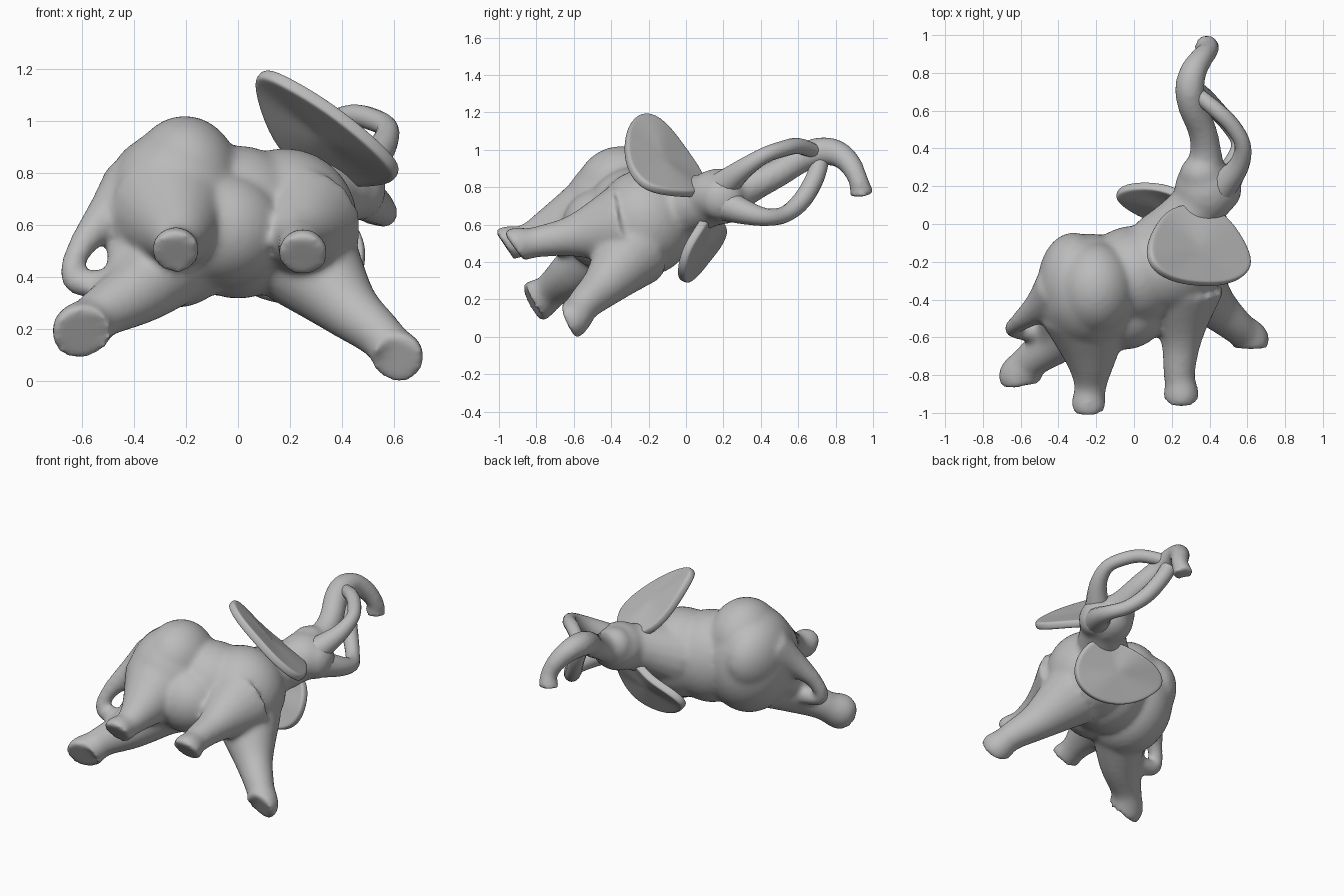
import bpy, bmesh, math
from mathutils import Vector, Matrix

grey = bpy.data.materials.new("elephant grey")
grey.diffuse_color = (0.5, 0.5, 0.5, 1)


def finish(name, bm, angle=50):
    """Turn a bmesh into a named, smooth, grey object."""
    bmesh.ops.recalc_face_normals(bm, faces=bm.faces)
    me = bpy.data.meshes.new(name)
    bm.to_mesh(me)
    bm.free()
    ob = bpy.data.objects.new(name, me)
    bpy.context.collection.objects.link(ob)
    me.materials.append(grey)
    bpy.ops.object.select_all(action='DESELECT')
    bpy.context.view_layer.objects.active = ob
    ob.select_set(True)
    bpy.ops.object.shade_smooth_by_angle(angle=math.radians(angle))
    return ob


def spline(pts, steps=4):
    """Catmull-Rom through points of (x, y, z, radius)."""
    p = [Vector(q) for q in pts]
    p = [2 * p[0] - p[1]] + p + [2 * p[-1] - p[-2]]
    out = []
    for i in range(1, len(p) - 2):
        a, b, c, d = p[i - 1:i + 3]
        for k in range(steps):
            t = k / steps
            out.append(0.5 * (2 * b + (c - a) * t + (2 * a - 5 * b + 4 * c - d) * t * t
                              + (3 * b - a - 3 * c + d) * t ** 3))
    return out + [p[-2]]


def tube(bm, pts, sides=16):
    """Capped round tube with a changing radius."""
    path = spline(pts)
    rings, prev = [], None
    for i, q in enumerate(path):
        tan = (path[min(i + 1, len(path) - 1)] - path[max(i - 1, 0)]).to_3d().normalized()
        side = prev - tan * prev.dot(tan) if prev else tan.orthogonal()
        side.normalize()
        prev, up = side, tan.cross(side)
        rings.append([bm.verts.new(q.to_3d() + q.w * (side * math.cos(a) + up * math.sin(a)))
                      for a in (2 * math.pi * k / sides for k in range(sides))])
    for r, s in zip(rings, rings[1:]):
        for k in range(sides):
            j = (k + 1) % sides
            bm.faces.new((r[k], r[j], s[j], s[k]))
    bm.faces.new(rings[0])
    bm.faces.new(rings[-1])


def ball(bm, centre, radii):
    bmesh.ops.create_icosphere(bm, subdivisions=4, radius=1, matrix=Matrix.Translation(centre)
                               @ Matrix.Diagonal((*radii, 1)))


# body, head, legs, tail and trunk, fused into one skin
bm = bmesh.new()
ball(bm, (-0.24, -0.36, 0.63), (0.28, 0.31, 0.35))    # hindquarters
ball(bm, (-0.205, -0.345, 0.77), (0.215, 0.25, 0.25))  # hip
ball(bm, (-0.32, -0.32, 0.70), (0.19, 0.275, 0.24))   # rump
ball(bm, (0.18, -0.22, 0.61), (0.28, 0.27, 0.285))    # shoulders
ball(bm, (0.00, -0.28, 0.61), (0.28, 0.27, 0.295))    # waist
ball(bm, (-0.05, -0.44, 0.58), (0.23, 0.225, 0.22))   # belly
tube(bm, [(0.15, -0.12, 0.64, 0.19), (0.28, 0.02, 0.70, 0.16), (0.38, 0.16, 0.74, 0.14)])  # neck
ball(bm, (0.38, 0.18, 0.75), (0.165, 0.18, 0.15))     # head
ball(bm, (0.36, 0.26, 0.79), (0.12, 0.11, 0.12))      # forehead
ball(bm, (0.48, 0.19, 0.74), (0.09, 0.12, 0.12))      # jaw
legs = [
    [(-0.58, -0.76, 0.21, 0.095), (-0.52, -0.70, 0.265, 0.10),
     (-0.38, -0.59, 0.35, 0.135), (-0.24, -0.42, 0.48, 0.19)],
    [(-0.24, -0.93, 0.50, 0.085), (-0.23, -0.84, 0.52, 0.09),
     (-0.23, -0.70, 0.57, 0.145), (-0.25, -0.48, 0.64, 0.25)],
    [(0.25, -0.88, 0.49, 0.083), (0.24, -0.78, 0.51, 0.085),
     (0.25, -0.60, 0.54, 0.115), (0.25, -0.35, 0.59, 0.23)],
    [(0.60, -0.59, 0.12, 0.085), (0.53, -0.53, 0.19, 0.095),
     (0.42, -0.43, 0.285, 0.125), (0.27, -0.28, 0.46, 0.21)],
]
for leg in legs:
    tube(bm, leg, 20)
# feet: sole centre, sole radius and ankle; every sole faces forward and down
feet = [((-0.60, -0.82, 0.182), 0.115, (-0.555, -0.73, 0.235)),
        ((-0.24, -0.97, 0.49), 0.094, (-0.235, -0.88, 0.51)),
        ((0.25, -0.92, 0.48), 0.096, (0.245, -0.82, 0.50)),
        ((0.612, -0.63, 0.085), 0.103, (0.575, -0.555, 0.145))]
toe = Vector((0, -0.88, -0.47))
for sole, r, ankle in feet:
    c = Vector(sole)
    tube(bm, [(*c, r), (*(c - toe * 0.025), r * 0.99), (*ankle, r * 0.82)], 20)
# tail, thick at the root and hooked back to the hind leg
tube(bm, [(-0.40, -0.36, 0.72, 0.15), (-0.50, -0.44, 0.635, 0.09), (-0.595, -0.51, 0.53, 0.055),
          (-0.64, -0.55, 0.43, 0.046), (-0.62, -0.56, 0.38, 0.05), (-0.53, -0.565, 0.37, 0.06),
          (-0.42, -0.56, 0.37, 0.07)], 14)
# fold of skin between rump and hind leg
tube(bm, [(-0.38, -0.38, 0.58, 0.13), (-0.415, -0.48, 0.48, 0.09), (-0.43, -0.60, 0.36, 0.09)], 14)
tube(bm, [(0.37, 0.24, 0.77, 0.12), (0.38, 0.38, 0.82, 0.085), (0.36, 0.50, 0.88, 0.077),
          (0.31, 0.62, 0.955, 0.077), (0.295, 0.72, 0.99, 0.079), (0.315, 0.81, 0.98, 0.072),
          (0.36, 0.88, 0.92, 0.062), (0.395, 0.92, 0.84, 0.054),
          (0.39, 0.935, 0.79, 0.06), (0.385, 0.94, 0.755, 0.07)])  # trunk
body = finish("body", bm, 60)
rm = body.modifiers.new("skin", 'REMESH')
rm.mode, rm.voxel_size, rm.use_smooth_shade = 'VOXEL', 0.016, True
sm = body.modifiers.new("soften", 'SMOOTH')
sm.factor, sm.iterations = 0.5, 12

# tusks that curve round and meet the trunk
tusks = {
    "upper_tusk": [(0.47, 0.20, 0.81, 0.08), (0.555, 0.31, 0.90, 0.055), (0.575, 0.42, 0.97, 0.043),
                   (0.52, 0.52, 1.005, 0.043), (0.44, 0.60, 1.02, 0.043), (0.33, 0.69, 0.99, 0.04)],
    "lower_tusk": [(0.47, 0.20, 0.71, 0.09), (0.54, 0.32, 0.665, 0.065), (0.56, 0.43, 0.64, 0.047),
                   (0.50, 0.53, 0.655, 0.045), (0.42, 0.62, 0.73, 0.05), (0.35, 0.69, 0.85, 0.05),
                   (0.30, 0.72, 0.96, 0.05)],
}
for name, path in tusks.items():
    bm = bmesh.new()
    tube(bm, path, 14)
    finish(name, bm)

# ears: broad flaps fanned from the root on the head
ears = {
    "upper_ear": [(0.22, 0.09, 0.84), (0.13, 0.00, 0.97), (0.08, -0.12, 1.14), (0.10, -0.22, 1.185),
                  (0.20, -0.29, 1.14), (0.35, -0.315, 1.05), (0.50, -0.31, 0.93), (0.60, -0.25, 0.83),
                  (0.60, -0.16, 0.785), (0.52, -0.02, 0.77), (0.42, 0.08, 0.77)],
    "lower_ear": [(0.27, 0.14, 0.65), (0.15, 0.20, 0.60), (-0.02, 0.20, 0.55), (-0.09, 0.16, 0.48),
                  (-0.05, 0.11, 0.42), (0.05, 0.05, 0.34), (0.20, 0.00, 0.30), (0.35, -0.02, 0.31),
                  (0.45, -0.02, 0.38), (0.48, 0.01, 0.48), (0.46, 0.07, 0.57), (0.40, 0.11, 0.64)],
}
for name, rim in ears.items():
    bm = bmesh.new()
    pts = [Vector(p) for p in rim]
    mid = sum(pts, Vector()) / len(pts)
    rings = [[bm.verts.new(mid.lerp(p, f)) for p in pts] for f in (1.07, 0.98, 0.7, 0.35)]
    n = len(pts)
    for r, s in zip(rings, rings[1:]):
        for k in range(n):
            bm.faces.new((r[k], r[(k + 1) % n], s[(k + 1) % n], s[k]))
    bm.faces.new(rings[-1])
    ear = finish(name, bm, 80)
    so = ear.modifiers.new("thickness", 'SOLIDIFY')
    so.thickness, so.offset = 0.05, 0
    sub = ear.modifiers.new("round", 'SUBSURF')
    sub.levels = sub.render_levels = 2
